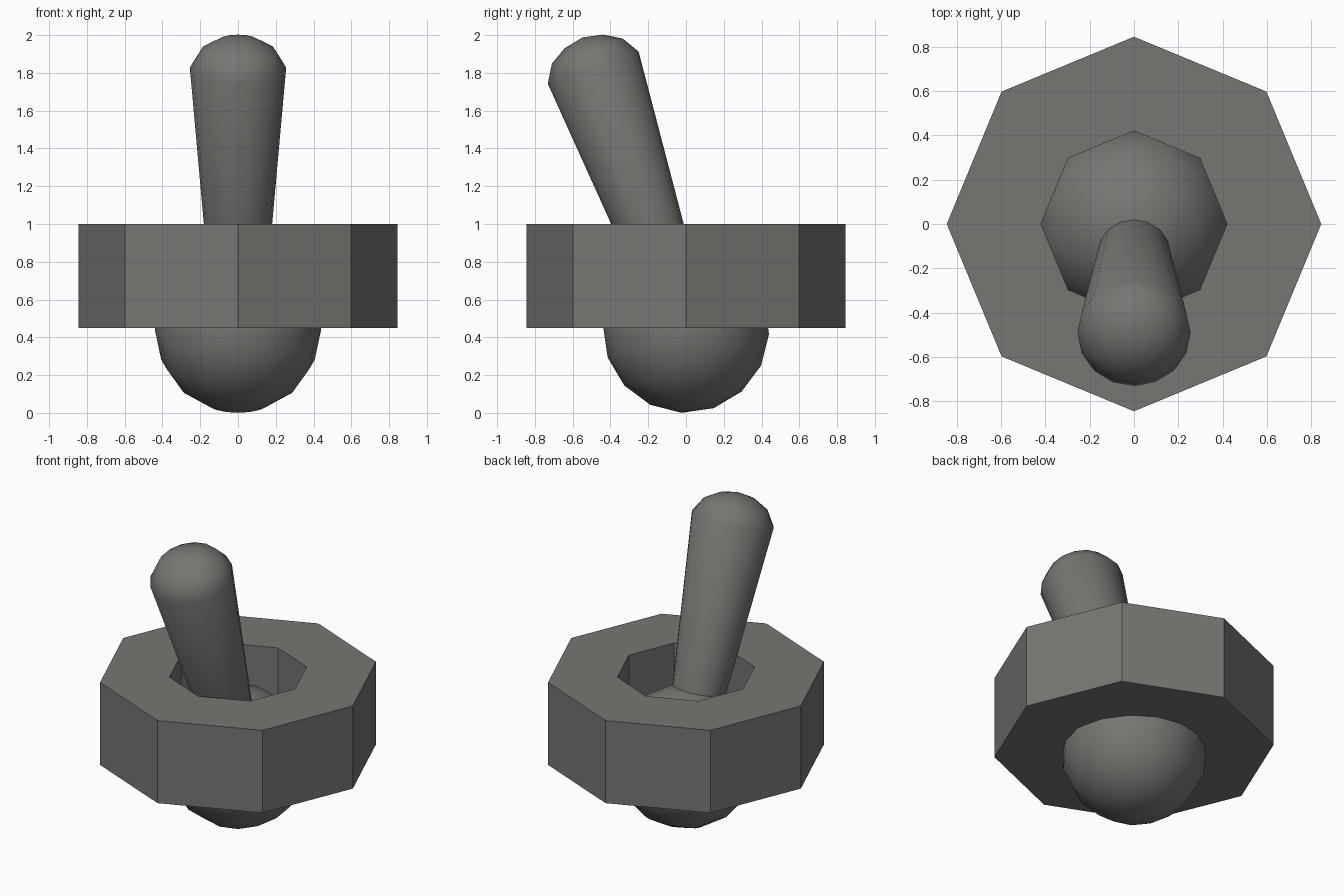
import bpy, bmesh, math
from mathutils import Matrix

if "Cube" in bpy.data.objects:
    bpy.data.objects.remove(bpy.data.objects["Cube"])

TILT = math.radians(19.5)
PIVOT = (0, 0, 0.44)

grey = bpy.data.materials.new("warm grey")
grey.diffuse_color = (0.18, 0.18, 0.168, 1)
grey.use_nodes = True
grey.node_tree.nodes["Principled BSDF"].inputs["Base Color"].default_value = grey.diffuse_color


def lathe(name, profile, sides, closed=False, smooth=None, matrix=Matrix()):
    """Revolve (radius, height) points around z; radius 0 makes a pole."""
    bm = bmesh.new()
    rings = []
    for r, z in profile:
        if r == 0:
            rings.append([bm.verts.new((0, 0, z))] * sides)
        else:
            rings.append([bm.verts.new((r * math.cos(math.tau * i / sides),
                                        r * math.sin(math.tau * i / sides), z))
                          for i in range(sides)])
    pairs = list(zip(rings, rings[1:]))
    if closed:
        pairs.append((rings[-1], rings[0]))
    for a, b in pairs:
        for i in range(sides):
            j = (i + 1) % sides
            bm.faces.new(list(dict.fromkeys((a[i], a[j], b[j], b[i]))))
    bmesh.ops.recalc_face_normals(bm, faces=bm.faces)
    bm.transform(matrix)
    mesh = bpy.data.meshes.new(name)
    bm.to_mesh(mesh)
    bm.free()
    mesh.materials.append(grey)
    obj = bpy.data.objects.new(name, mesh)
    bpy.context.collection.objects.link(obj)
    if smooth:
        bpy.ops.object.select_all(action='DESELECT')
        obj.select_set(True)
        bpy.context.view_layer.objects.active = obj
        bpy.ops.object.shade_smooth_by_angle(angle=math.radians(smooth))
    return obj


tilted = Matrix.Translation(PIVOT) @ Matrix.Rotation(TILT, 4, 'X')

# Octagonal collar with an octagonal hole
lathe("collar_ring", [(0.845, 0.45), (0.845, 1.0), (0.42, 1.0), (0.42, 0.45)],
      8, closed=True)

# Pivot ball, tilted together with the lever
ball = [(0.44 * math.sin(math.pi * k / 8) if 0 < k < 8 else 0,
         -0.44 * math.cos(math.pi * k / 8)) for k in range(9)]
lathe("pivot_ball", ball, 16, smooth=40, matrix=tilted)

# Flared lever with a rounded tip
lathe("lever", [(0, 0.36), (0.161, 0.36), (0.255, 1.472), (0.199, 1.565),
                (0.109, 1.619), (0, 1.642)], 16, smooth=60, matrix=tilted)
